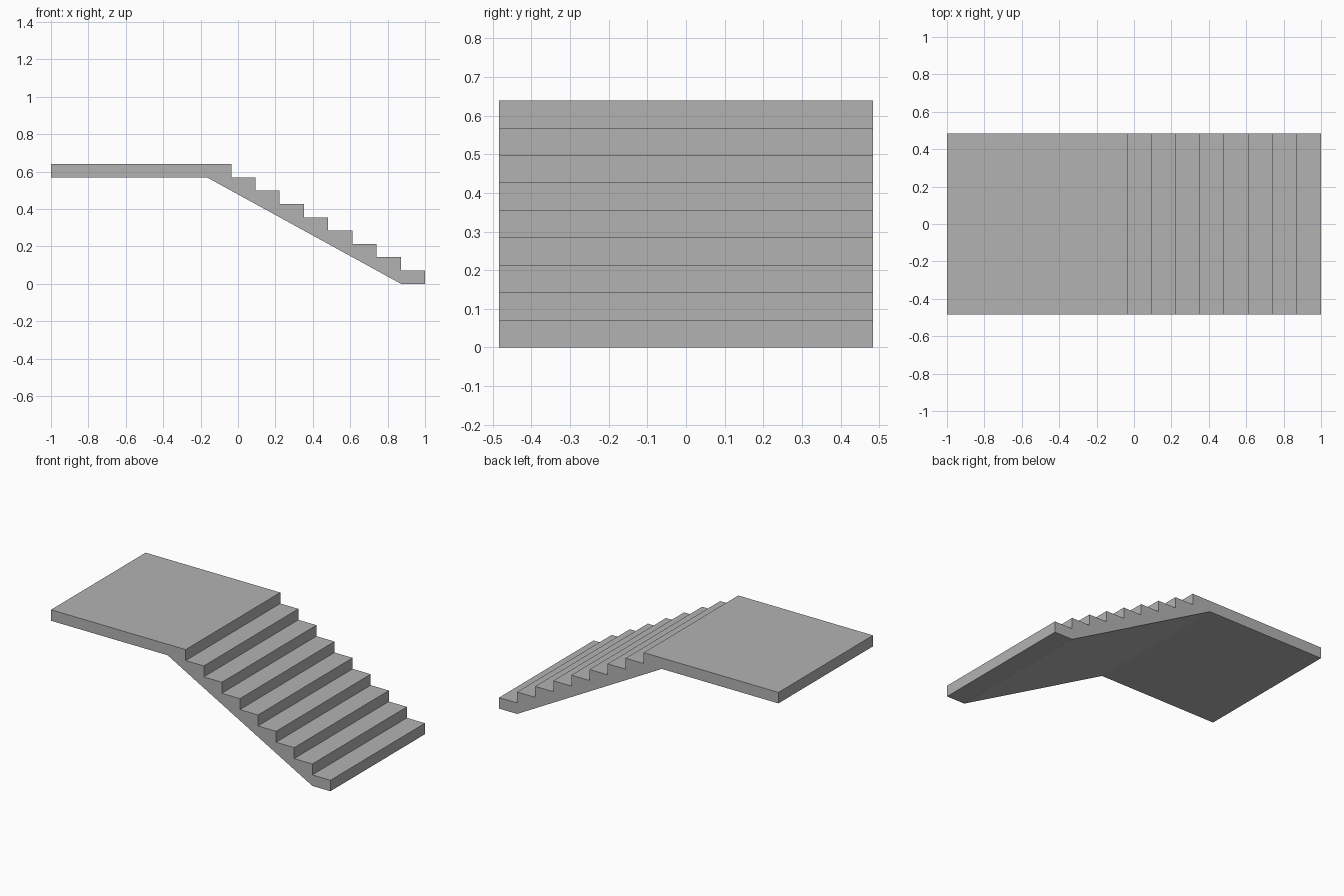
import bpy, bmesh

if "Cube" in bpy.data.objects:
    bpy.data.objects.remove(bpy.data.objects["Cube"])

STEPS, RISER = 8, 0.6395 / 9
TREAD, HALF_W = 0.1295, 0.4835
TOP = RISER * 9
EDGE = 1.0 - STEPS * TREAD      # front edge of the landing

# Side profile: landing, steps down, then sloped underside
profile = [(-1.0, TOP - RISER), (-1.0, TOP), (EDGE, TOP)]
for i in range(STEPS):
    z = TOP - RISER * (i + 1)
    profile += [(EDGE + TREAD * i, z), (EDGE + TREAD * (i + 1), z)]
profile += [(1.0, 0.0), (1.0 - TREAD, 0.0), (EDGE - TREAD, TOP - RISER)]

# Extrude the profile across the stair width
bm = bmesh.new()
face = bm.faces.new([bm.verts.new((x, -HALF_W, z)) for x, z in profile])
ext = bmesh.ops.extrude_face_region(bm, geom=[face])
verts = [g for g in ext["geom"] if isinstance(g, bmesh.types.BMVert)]
bmesh.ops.translate(bm, verts=verts, vec=(0, 2 * HALF_W, 0))
bmesh.ops.recalc_face_normals(bm, faces=bm.faces)
mesh = bpy.data.meshes.new("stair_flight_with_landing")
bm.to_mesh(mesh)
bm.free()

# Plain concrete grey
mat = bpy.data.materials.new("concrete_grey")
mat.diffuse_color = (0.45, 0.45, 0.45, 1)
mat.use_nodes = True
mat.node_tree.nodes["Principled BSDF"].inputs["Base Color"].default_value = mat.diffuse_color
mesh.materials.append(mat)
stair = bpy.data.objects.new("stair_flight_with_landing", mesh)
bpy.context.collection.objects.link(stair)
